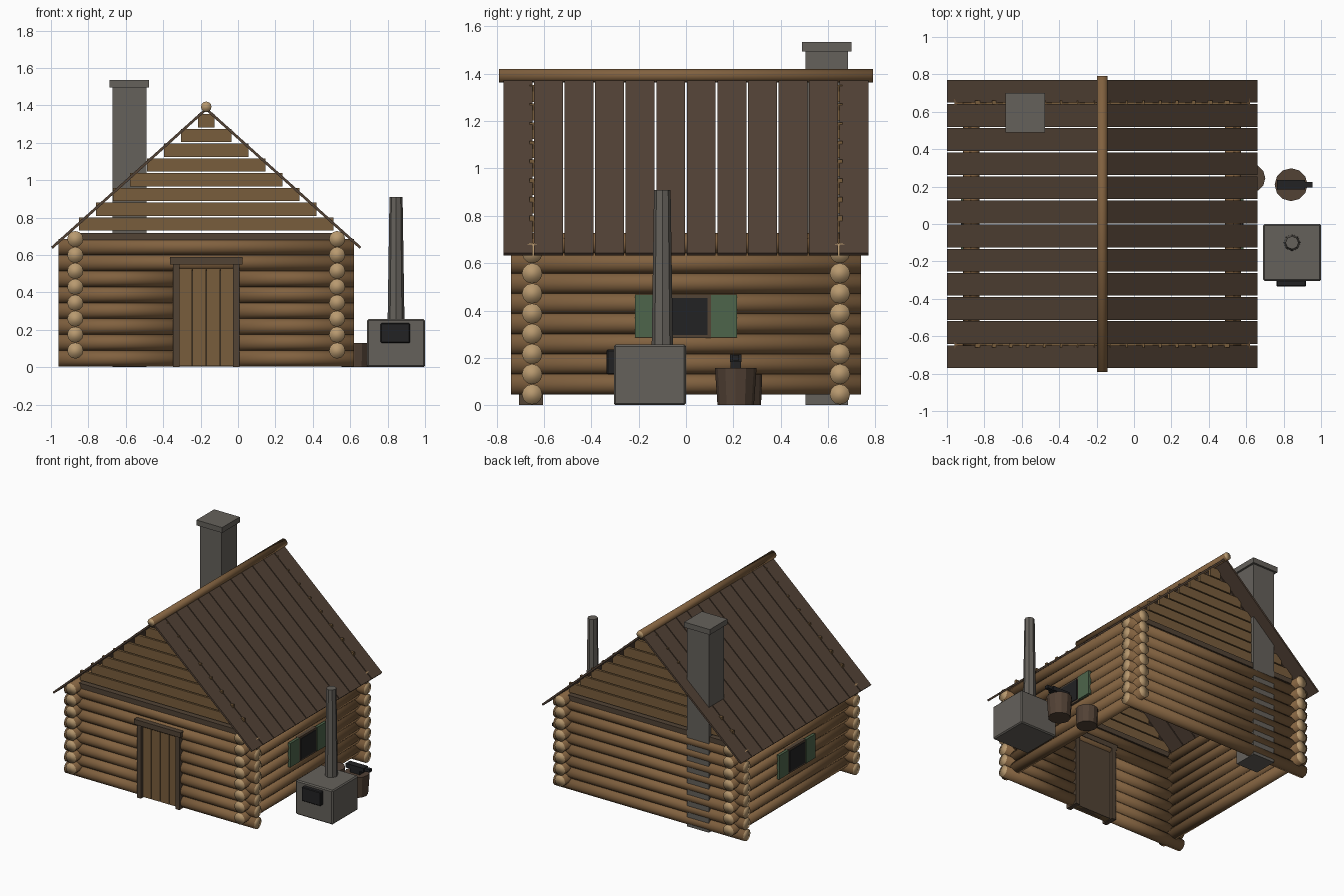
import bpy, bmesh
from math import atan2, hypot, pi
from mathutils import Matrix, Vector

if "Cube" in bpy.data.objects:
    bpy.data.objects.remove(bpy.data.objects["Cube"], do_unlink=True)


def material(name, r, g, b):
    m = bpy.data.materials.new(name)
    m.use_nodes = True
    m.diffuse_color = (r, g, b, 1)
    node = next(n for n in m.node_tree.nodes if n.type == "BSDF_PRINCIPLED")
    node.inputs["Base Color"].default_value = (r, g, b, 1)
    node.inputs["Roughness"].default_value = 0.9
    return m


LOG = material("log_brown", 0.22, 0.12, 0.05)
CUT = material("cut_wood_tan", 0.48, 0.32, 0.16)
ROOF = material("roof_dark_brown", 0.085, 0.054, 0.036)
BOARD = material("board_brown", 0.19, 0.11, 0.045)
FRAME = material("frame_dark_brown", 0.085, 0.057, 0.036)
STONE = material("stone_grey", 0.13, 0.12, 0.105)
BLACK = material("iron_black", 0.016, 0.016, 0.017)
GREEN = material("shutter_green", 0.075, 0.13, 0.07)

CX = -0.17          # cabin centre line
WALL_X = 0.70       # half spacing of the side walls
WALL_Y = 0.65       # half spacing of the end walls
PITCH = 0.0852      # height of one log course
RADIUS = 0.043


def finish(name, bm, *mats):
    mesh = bpy.data.meshes.new(name)
    bm.to_mesh(mesh)
    bm.free()
    for m in mats:
        mesh.materials.append(m)
    ob = bpy.data.objects.new(name, mesh)
    bpy.context.collection.objects.link(ob)
    return ob


def box(name, mat, x, y, z, bevel=0):
    """Box from (low, high) ranges."""
    bm = bmesh.new()
    size = [r[1] - r[0] for r in (x, y, z)]
    mid = [(r[0] + r[1]) / 2 for r in (x, y, z)]
    bmesh.ops.create_cube(bm, size=1, matrix=Matrix.Translation(mid) @ Matrix.Diagonal((*size, 1)))
    if bevel:
        bmesh.ops.bevel(bm, geom=bm.edges[:], offset=bevel, segments=1, affect="EDGES")
    return finish(name, bm, mat)


def log(name, start, end, radius=RADIUS):
    """Round log with pale cut ends."""
    a, b = Vector(start), Vector(end)
    axis = b - a
    turn = axis.to_track_quat("Z", "Y").to_matrix().to_4x4()
    bm = bmesh.new()
    bmesh.ops.create_cone(bm, cap_ends=True, segments=12, radius1=radius, radius2=radius,
                          depth=axis.length, matrix=Matrix.Translation((a + b) / 2) @ turn)
    bm.normal_update()
    for f in bm.faces:
        f.smooth = True
        f.material_index = int(abs(f.normal.dot(axis.normalized())) > 0.9)
    return finish(name, bm, LOG, CUT)


def post(name, mat, x, y, z, r1, r2, sides):
    """Upright tapered prism over the height range z."""
    bm = bmesh.new()
    bmesh.ops.create_cone(bm, cap_ends=True, segments=sides, radius1=r1, radius2=r2,
                          depth=z[1] - z[0], matrix=Matrix.Translation((x, y, sum(z) / 2)))
    return finish(name, bm, mat)


# Log walls, the front one interrupted by the doorway
X0, X1 = CX - 0.79, CX + 0.79
DOOR = (CX - 0.16, CX + 0.16)
for k in range(8):
    z = 0.046 + PITCH * k
    log("back_log", (X0, WALL_Y, z), (X1, WALL_Y, z))
    if k < 6:
        log("front_log_a", (X0, -WALL_Y, z), (DOOR[0], -WALL_Y, z))
        log("front_log_b", (DOOR[1], -WALL_Y, z), (X1, -WALL_Y, z))
    else:
        log("front_log", (X0, -WALL_Y, z), (X1, -WALL_Y, z))
    for s in (-1, 1):
        x = CX + s * WALL_X
        log("side_log", (x, -0.74, z + PITCH / 2), (x, 0.74, z + PITCH / 2))

# Gable ends of stepped boards on a wall plate
for s in (-1, 1):
    y = s * WALL_Y
    box("gable_plate", FRAME, (CX - 0.7, CX + 0.7), (y - 0.03, y + 0.03), (0.68, 0.718))
    for k in range(8):
        half = 0.68 - 0.0907 * k
        z = 0.73 + 0.0788 * k
        box("gable_board", BOARD, (CX - half, CX + half), (y - 0.01, y + 0.01), (z, z + 0.071))

# Roof planks, mirrored over the ridge
RUN, RISE, RIDGE = 0.825, 0.742, 1.38
for s in (-1, 1):
    turn = Matrix.Rotation(s * atan2(RISE, RUN), 4, "Y")
    mid = Vector((CX + s * RUN / 2, 0, RIDGE - RISE / 2))
    for k in range(12):
        mid.y = (k - 5.5) * 0.129
        bm = bmesh.new()
        bmesh.ops.create_cube(bm, size=1, matrix=Matrix.Translation(mid) @ turn
                              @ Matrix.Diagonal((hypot(RUN, RISE), 0.122, 0.014, 1)))
        finish("roof_plank", bm, ROOF)
log("ridge_pole", (CX, -0.79, 1.392), (CX, 0.79, 1.392), 0.028)

# Door with posts and lintel
width = 0.3 / 4
for k in range(4):
    x = CX - 0.15 + width * k
    box("door_plank", BOARD, (x + 0.002, x + width - 0.002), (-0.68, -0.63), (0.005, 0.535))
box("door_back", FRAME, (CX - 0.15, CX + 0.15), (-0.665, -0.625), (0.005, 0.535))
for s in (-1, 1):
    x = CX + s * 0.16
    box("door_post", FRAME, (x - 0.017, x + 0.017), (-0.705, -0.605), (0, 0.55))
box("door_lintel", FRAME, (CX - 0.193, CX + 0.193), (-0.715, -0.605), (0.55, 0.588))

# Shuttered windows on both sides
for s in (-1, 1):
    def out(a, b):
        return tuple(sorted((CX + s * a, CX + s * b)))
    box("window_frame", FRAME, out(0.7, 0.75), (-0.105, 0.105), (0.283, 0.467))
    box("window_glass", BLACK, out(0.745, 0.755), (-0.09, 0.09), (0.297, 0.453))
    for t in (-1, 1):
        box("shutter", GREEN, out(0.735, 0.755), tuple(sorted((t * 0.106, t * 0.215))), (0.287, 0.467))

# Stone chimney
box("chimney", STONE, (-0.67, -0.49), (0.505, 0.685), (0, 1.5))
box("chimney_cap", STONE, (-0.688, -0.475), (0.49, 0.70), (1.495, 1.535))

# Outdoor stove
box("stove_body", STONE, (0.69, 1.0), (-0.305, 0), (0, 0.257), 0.008)
box("stove_door", BLACK, (0.763, 0.92), (-0.335, -0.3), (0.13, 0.235), 0.005)
post("stove_pipe", STONE, 0.845, -0.1, (0.25, 0.91), 0.045, 0.035, 8)

# Chopping stumps and anvil
post("anvil_stump", ROOF, 0.84, 0.21, (0, 0.157), 0.077, 0.088, 12)
post("small_stump", ROOF, 0.625, 0.245, (0, 0.13), 0.072, 0.077, 12)
box("anvil_foot", BLACK, (0.8, 0.88), (0.187, 0.233), (0.155, 0.187))
box("anvil_top", BLACK, (0.765, 0.914), (0.185, 0.235), (0.183, 0.215))
box("anvil_horn", BLACK, (0.91, 0.955), (0.196, 0.224), (0.19, 0.212))
